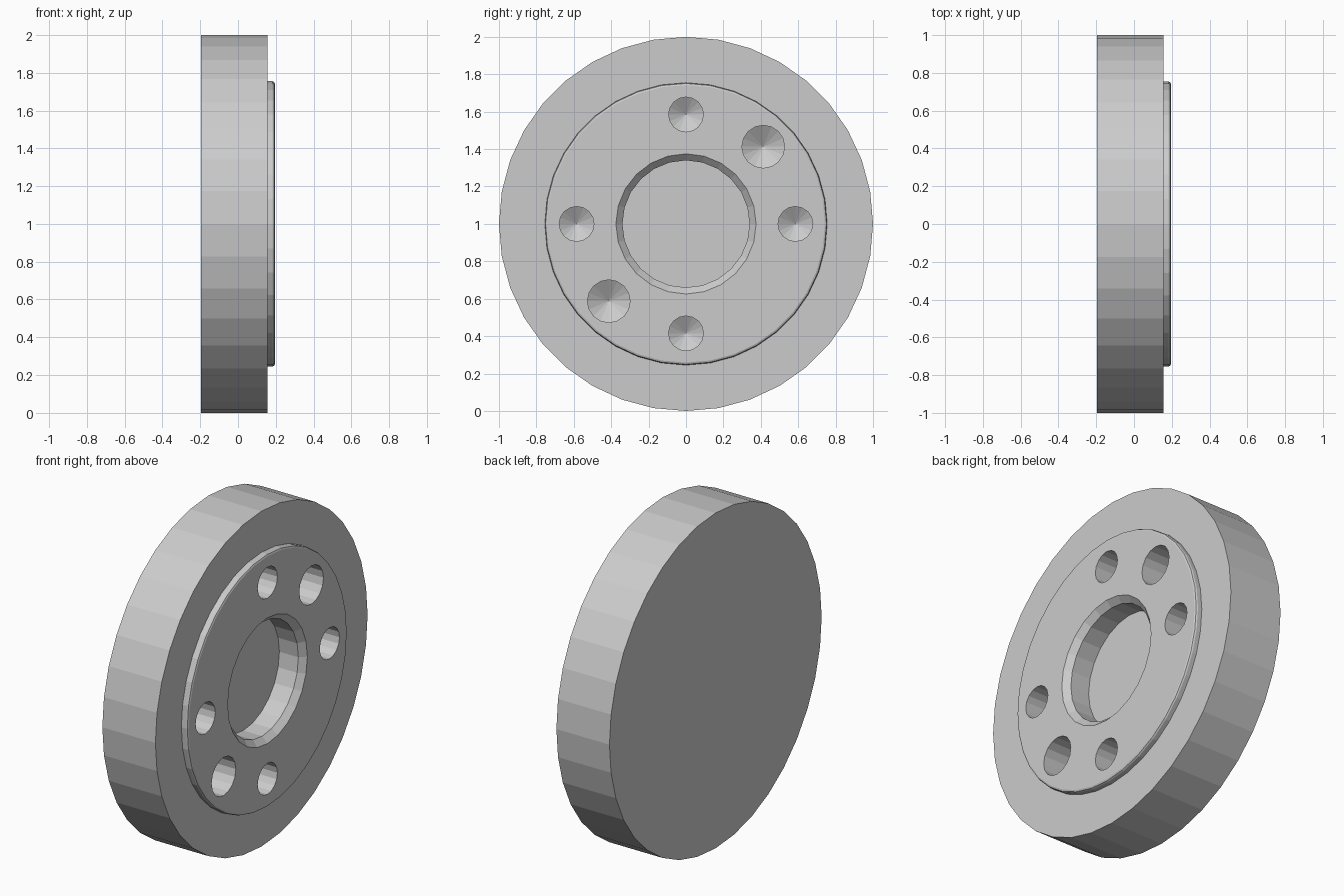
import bpy, bmesh
from math import sin, cos, pi, radians

if "Cube" in bpy.data.objects:
    bpy.data.objects.remove(bpy.data.objects["Cube"])

CENTRE_Z = 1.0


def lathe(name, profile, sides, y=0.0, z=0.0):
    """Revolve (x, radius) points about an x-parallel axis; radius 0 closes the end."""
    bm = bmesh.new()
    rings = []
    for x, r in profile:
        if r == 0:
            rings.append([bm.verts.new((x, y, z))] * sides)
        else:
            rings.append([bm.verts.new((x, y + r * sin(2 * pi * i / sides),
                                        z + r * cos(2 * pi * i / sides)))
                          for i in range(sides)])
    for a, b in zip(rings, rings[1:]):
        for i in range(sides):
            j = (i + 1) % sides
            bm.faces.new(list(dict.fromkeys((a[i], a[j], b[j], b[i]))))
    # merge the flat end fans into single faces
    bmesh.ops.dissolve_limit(bm, angle_limit=radians(0.5), verts=bm.verts[:], edges=bm.edges[:])
    bmesh.ops.recalc_face_normals(bm, faces=bm.faces[:])
    mesh = bpy.data.meshes.new(name)
    bm.to_mesh(mesh)
    bm.free()
    obj = bpy.data.objects.new(name, mesh)
    bpy.context.collection.objects.link(obj)
    return obj


def cut(target, cutter):
    mod = target.modifiers.new(cutter.name, 'BOOLEAN')
    mod.operation = 'DIFFERENCE'
    mod.solver = 'EXACT'
    mod.object = cutter
    cutter.hide_render = True
    cutter.hide_set(True)


# Flange disc with raised, bevelled boss
flange = lathe("flange", [(-0.195, 0), (-0.195, 1.0), (0.155, 1.0), (0.155, 0.755),
                          (0.182, 0.755), (0.191, 0.751), (0.195, 0.742), (0.195, 0)],
               36, z=CENTRE_Z)

# Blind centre bore with chamfered mouth
cut(flange, lathe("centre_bore_cutter",
                  [(0.035, 0), (0.035, 0.34), (0.16, 0.34), (0.195, 0.375),
                   (0.25, 0.375), (0.25, 0)], 24, z=CENTRE_Z))


# Drilled blind holes with conical bottoms
def drill(name, radius, y, z):
    cut(flange, lathe(name, [(-0.005 - radius * 0.6, 0), (-0.005, radius),
                             (0.25, radius), (0.25, 0)], 16, y, CENTRE_Z + z))


for k in range(4):
    a = k * pi / 2
    drill(f"bolt_hole_cutter_{k + 1}", 0.093, 0.585 * sin(a), 0.585 * cos(a))
for k, s in enumerate((1, -1)):
    drill(f"pin_hole_cutter_{k + 1}", 0.114, 0.413 * s, 0.413 * s)

# Apply the cuts and remove the cutters
bpy.context.view_layer.update()
result = bpy.data.meshes.new_from_object(
    flange.evaluated_get(bpy.context.evaluated_depsgraph_get()))
flange.modifiers.clear()
flange.data = result
for obj in list(bpy.data.objects):
    if obj != flange:
        bpy.data.objects.remove(obj)
